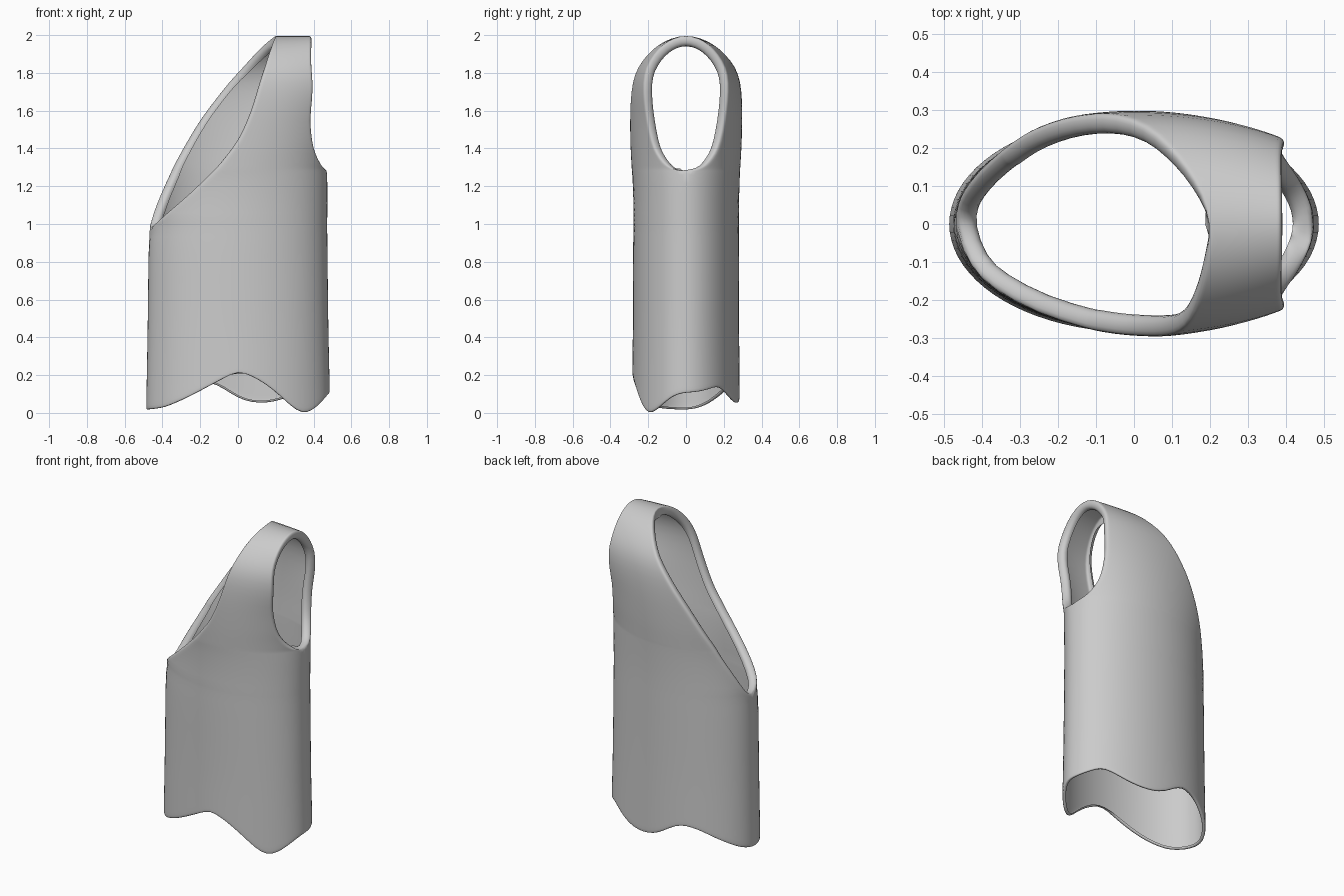
import bpy, bmesh, math
from mathutils import Vector

if "Cube" in bpy.data.objects:
    bpy.data.objects.remove(bpy.data.objects["Cube"])

COLS = 20

# Body rows above the hem: z, depth, half width, front neck x, back neck x, armhole x
ROWS = [
    (0.97, .281, .474, -.474, -.474, .474),
    (1.00, .281, .474, -.440, -.467, .474),
    (1.05, .281, .474, -.385, -.454, .474),
    (1.15, .283, .474, -.262, -.415, .474),
    (1.28, .287, .474, -.125, -.353, .474),
    (1.285, .287, .474, -.120, -.351, .468),
    (1.30, .288, .474, -.105, -.343, .452),
    (1.32, .289, .478, -.087, -.333, .437),
    (1.37, .292, .487, -.047, -.305, .411),
    (1.43, .295, .502, .003, -.270, .393),
    (1.55, .299, .530, .060, -.198, .380),
    (1.65, .298, .590, .095, -.120, .392),
    (1.75, .290, .635, .122, -.043, .396),
    (1.83, .264, .645, .147, .030, .386),
    (1.90, .210, .650, .168, .090, .384),
    (1.95, .153, .650, .184, .138, .384),
    (1.985, .082, .650, .195, .180, .384),
    (2.00, 0.0, .650, .200, .200, .384),
]
# Wavy hem heights by x
HEM_FRONT = [(-.488, .02), (-.4, .03), (-.3, .07), (-.2, .12), (-.1, .175), (0, .222), (.1, .19),
             (.2, .12), (.27, .05), (.34, -.004), (.41, .02), (.488, .11)]
HEM_BACK = [(-.488, .02), (-.4, .08), (-.25, .16), (-.13, .17), (0, .08), (.1, .05), (.2, .06),
            (.3, .10), (.38, .15), (.488, .11)]


def lerp_table(table, x):
    for (x0, z0), (x1, z1) in zip(table, table[1:]):
        if x <= x1:
            return z0 + (z1 - z0) * (x - x0) / (x1 - x0)
    return table[-1][1]


def angle(x, a):
    return math.acos(max(-1, min(1, -x / a)))


def panel(bm, side):
    """Front (side -1) or back (side 1) half of the garment as a grid."""
    hem = HEM_FRONT if side < 0 else HEM_BACK
    grid = []
    for f in (0, .08, .25, .55, 1):
        a, d = .488 - .008 * f, .286 - .004 * f
        row = []
        for j in range(COLS + 1):
            th = math.pi * j / COLS
            x = -a * math.cos(th)
            # the side seams use the same height on both panels
            z = lerp_table(hem, -.488 * math.cos(th))
            row.append(bm.verts.new((x, side * d * math.sin(th), z + (.45 - z) * f)))
        grid.append(row)
    for z, d, a, lf, lb, r in [(.72, .281, .477, -.477, -.477, .477)] + ROWS:
        t0, t1 = angle(lf if side < 0 else lb, a), angle(r, a)
        row = []
        for j in range(COLS + 1):
            th = t0 + (t1 - t0) * j / COLS
            row.append(bm.verts.new((-a * math.cos(th), side * d * math.sin(th), z)))
        grid.append(row)
    for lo, hi in zip(grid, grid[1:]):
        for j in range(COLS):
            bm.faces.new((lo[j], lo[j + 1], hi[j + 1], hi[j]))


def roll_rims(bm):
    """Turn every open edge inward as a rounded rim."""
    bm.normal_update()
    edges = [e for e in bm.edges if e.is_boundary]
    verts = {v for e in edges for v in e.verts}
    rings = {}
    for v in verts:
        ends = [e.other_vert(v).co for e in v.link_edges if e.is_boundary]
        tangent = (ends[0] - ends[1]).normalized()
        into = tangent.cross(v.normal).normalized()
        centre = sum((f.calc_center_median() for f in v.link_faces), Vector()) / len(v.link_faces)
        if into.dot(centre - v.co) < 0:
            into.negate()
        k = .4 if v.co.z < .4 else 1.1
        profile = ((.012, -.006), (.032, -.006), (.048, .004), (.05, .022))
        rings[v] = [v] + [bm.verts.new(v.co - v.normal * d * k + into * e * k) for d, e in profile]
    for e in edges:
        loop = e.link_loops[0]
        p, q = rings[loop.vert], rings[loop.link_loop_next.vert]
        for i in range(len(p) - 1):
            bm.faces.new((q[i], p[i], p[i + 1], q[i + 1]))


# One-shoulder top
bm = bmesh.new()
panel(bm, -1)
panel(bm, 1)
bmesh.ops.remove_doubles(bm, verts=bm.verts, dist=.0015)
bmesh.ops.recalc_face_normals(bm, faces=bm.faces)
bm.normal_update()
if sum(f.normal.dot(Vector((f.calc_center_median().x, f.calc_center_median().y, 0))) for f in bm.faces) < 0:
    bmesh.ops.reverse_faces(bm, faces=bm.faces)
roll_rims(bm)
for f in bm.faces:
    f.smooth = True
mesh = bpy.data.meshes.new("one_shoulder_top")
bm.to_mesh(mesh)
bm.free()
top = bpy.data.objects.new("one_shoulder_top", mesh)
bpy.context.collection.objects.link(top)
sub = top.modifiers.new("smooth", 'SUBSURF')
sub.levels = sub.render_levels = 1
